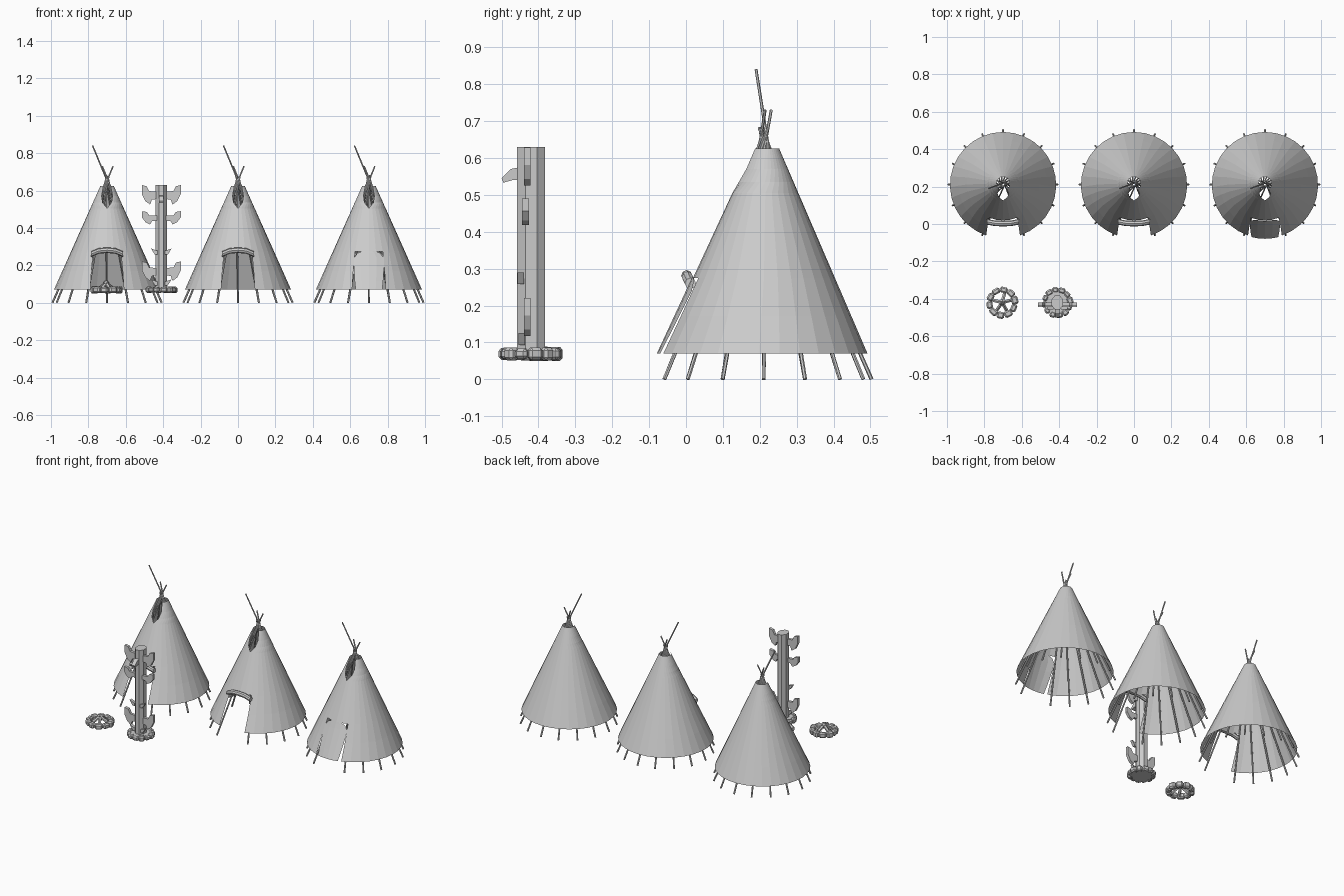
import bpy, bmesh, math, random
from mathutils import Vector, Matrix

if "Cube" in bpy.data.objects:
    bpy.data.objects.remove(bpy.data.objects["Cube"])

random.seed(4)
CY, TOP_Y = 0.208, 0.217          # tipi centre at the base and at the top


def finish(name, bm):
    me = bpy.data.meshes.new(name)
    bm.to_mesh(me)
    bm.free()
    ob = bpy.data.objects.new(name, me)
    bpy.context.collection.objects.link(ob)
    return ob


def cone_point(cx, z, deg):
    """Point on the tipi cover; deg is measured from the front (-y)."""
    t = (z - 0.07) / 0.55
    r = 0.284 + (0.038 - 0.284) * t
    a = math.radians(deg)
    return Vector((cx + r * math.sin(a), CY + (TOP_Y - CY) * t - r * math.cos(a), z))


def strip(bm, cx, rings, n, start=None):
    """Skin rings given as (z, first angle, last angle)."""
    rows = [[bm.verts.new(cone_point(cx, z, a + (b - a) * i / n)) for i in range(n + 1)]
            for z, a, b in rings]
    for lo, hi in zip(rows, rows[1:]):
        for i in range(n):
            bm.faces.new((lo[i], lo[i + 1], hi[i + 1], hi[i]))


def rod(bm, a, b, r, sides=6, r2=None):
    d = b - a
    m = Matrix.Translation((a + b) / 2) @ d.to_track_quat('Z', 'Y').to_matrix().to_4x4()
    bmesh.ops.create_cone(bm, cap_ends=True, segments=sides, radius1=r,
                          radius2=r if r2 is None else r2, depth=d.length, matrix=m)


def extrude_profile(bm, pts, to3d, depth):
    """Solid plate: 2D profile mapped by to3d(u, v, w), w = +-depth/2."""
    sides = [[bm.verts.new(to3d(u, v, w)) for u, v in pts] for w in (-depth / 2, depth / 2)]
    n = len(pts)
    bm.faces.new(sides[0])
    bm.faces.new(sides[1][::-1])
    for i in range(n):
        j = (i + 1) % n
        bm.faces.new((sides[0][j], sides[0][i], sides[1][i], sides[1][j]))
    bmesh.ops.recalc_face_normals(bm, faces=bm.faces)


def tipi(cx, label, is_open):
    # cloth cover: lower band with door gap, upper cone with smoke hole
    bm = bmesh.new()
    strip(bm, cx, [(0.07, 18.5, 341.5), (0.172, 20.5, 339.5), (0.275, 22.5, 337.5)], 28)
    strip(bm, cx, [(0.275, 0, 360), (0.505, 0, 360), (0.535, 18, 342),
                   (0.57, 29, 331), (0.625, 33, 327)], 32)
    bmesh.ops.remove_doubles(bm, verts=bm.verts, dist=0.0005)
    finish(label + "_cover", bm)

    # fifteen leaning poles, none in the doorway, one much longer
    bm = bmesh.new()
    for k in range(1, 16):
        a = math.radians(22.5 * k)
        d = Vector((math.sin(a), -math.cos(a), 0))
        foot = Vector((cx, 0.211, 0)) + d * 0.292
        cross = Vector((cx, TOP_Y - 0.006, 0.66)) + Vector((-d.y, d.x, 0)) * 0.008
        top = 0.84 if k == 5 else (0.73 if k in (3, 13) else random.uniform(0.655, 0.685))
        rod(bm, foot, foot + (cross - foot) * (top / 0.66), 0.0055, 6, 0.004)
    finish(label + "_poles", bm)

    if is_open:
        # rolled-up door cloth over the opening
        bm = bmesh.new()
        path = [Vector((cx + x, y, z)) for x, y, z in
                ((-0.085, 0.012, 0.26), (-0.045, 0.004, 0.277), (0, 0.002, 0.281),
                 (0.045, 0.004, 0.277), (0.085, 0.012, 0.26))]
        rings = []
        for p in path:
            rings.append([bm.verts.new(p + Vector((0, 0.015 * math.cos(t * math.pi / 4),
                                                   0.015 * math.sin(t * math.pi / 4))))
                          for t in range(8)])
        for A, B in zip(rings, rings[1:]):
            for i in range(8):
                bm.faces.new((A[i], A[(i + 1) % 8], B[(i + 1) % 8], B[i]))
        bm.faces.new(rings[0])
        bm.faces.new(rings[-1])
        bmesh.ops.recalc_face_normals(bm, faces=bm.faces)
        finish(label + "_door_roll", bm)
    else:
        # hanging door flap, narrower towards the hem
        bm = bmesh.new()
        strip(bm, cx, [(0.07, -14.5, 14.5), (0.12, -17, 17), (0.19, -20.5, 20.5),
                       (0.24, -22.5, 22.5), (0.265, -18, 18), (0.277, -10, 10)], 4)
        for v in bm.verts:
            v.co.y -= 0.003
        finish(label + "_door_flap", bm)


for cx, label, is_open in ((-0.7, "left_tipi", True), (0, "middle_tipi", True),
                           (0.7, "right_tipi", False)):
    tipi(cx, label, is_open)


def stone_ring(name, cx, cy, z, count, radius, size):
    bm = bmesh.new()
    for i in range(count):
        a = 2 * math.pi * (i + 0.3) / count
        s = [c * random.uniform(0.88, 1.1) for c in size]
        m = (Matrix.Translation((cx + radius * math.cos(a), cy + radius * math.sin(a), z))
             @ Matrix.Rotation(a + random.uniform(-.15, .15), 4, 'Z')
             @ Matrix.Diagonal((*s, 1)))
        geo = bmesh.ops.create_cube(bm, size=1, matrix=m)
        edges = list({e for v in geo['verts'] for e in v.link_edges})
        bmesh.ops.bevel(bm, geom=edges, offset=0.008, segments=1, affect='EDGES')
    finish(name, bm)


# campfire
FX, FY = -0.705, -0.42
stone_ring("campfire_stones", FX, FY, 0.069, 10, 0.068, (0.034, 0.044, 0.036))
bm = bmesh.new()
for deg in (15, 75, 165, 235, 300):
    a = math.radians(deg)
    d = Vector((math.cos(a), math.sin(a), 0))
    c = Vector((FX, FY, 0))
    rod(bm, c + d * 0.058 + Vector((0, 0, 0.062)),
        c - d * 0.012 + Vector((0, 0, 0.112)), 0.010)
finish("campfire_logs", bm)

# totem base and post
TX, TY = -0.41, -0.42
stone_ring("totem_stones", TX, TY, 0.069, 12, 0.068, (0.032, 0.036, 0.032))
bm = bmesh.new()
rod(bm, Vector((TX, TY, 0.055)), Vector((TX, TY, 0.08)), 0.07, 12)
finish("totem_base", bm)

bm = bmesh.new()
bmesh.ops.create_cone(bm, cap_ends=True, segments=8, radius1=1, radius2=1, depth=1,
                      matrix=Matrix.Translation((TX, TY, 0.345))
                      @ Matrix.Diagonal((0.033, 0.041, 0.57, 1))
                      @ Matrix.Rotation(math.pi / 8, 4, 'Z'))
finish("totem_post", bm)

# mirrored wings at three heights, small ears between
WING = [(0.022, 0.0), (0.065, 0.004), (0.078, 0.03), (0.104, 0.036), (0.104, -0.012),
        (0.085, -0.05), (0.06, -0.068), (0.05, -0.042), (0.022, -0.038)]
EAR = [(0.02, -0.012), (0.035, -0.012), (0.055, 0.02), (0.02, 0.008)]
for name, prof, z, sz, y in (("totem_top_wings", WING, 0.593, 1, -0.43),
                             ("totem_middle_wings", WING, 0.465, 0.68, -0.435),
                             ("totem_lower_wings", WING, 0.185, 1, -0.43),
                             ("totem_upper_ears", EAR, 0.27, 1, -0.448),
                             ("totem_lower_ears", EAR, 0.105, 1, -0.445)):
    bm = bmesh.new()
    for s in (-1, 1):
        extrude_profile(bm, prof,
                        lambda u, v, w: (TX + s * u, y + w, z + v * sz), 0.018)
    finish(name, bm)

# beak and brow on the front of the post
bm = bmesh.new()
extrude_profile(bm, [(-0.45, 0.575), (-0.475, 0.57), (-0.5, 0.545), (-0.495, 0.533),
                     (-0.47, 0.54), (-0.45, 0.54)],
                lambda u, v, w: (TX + w, u, v), 0.026)
finish("totem_beak", bm)
